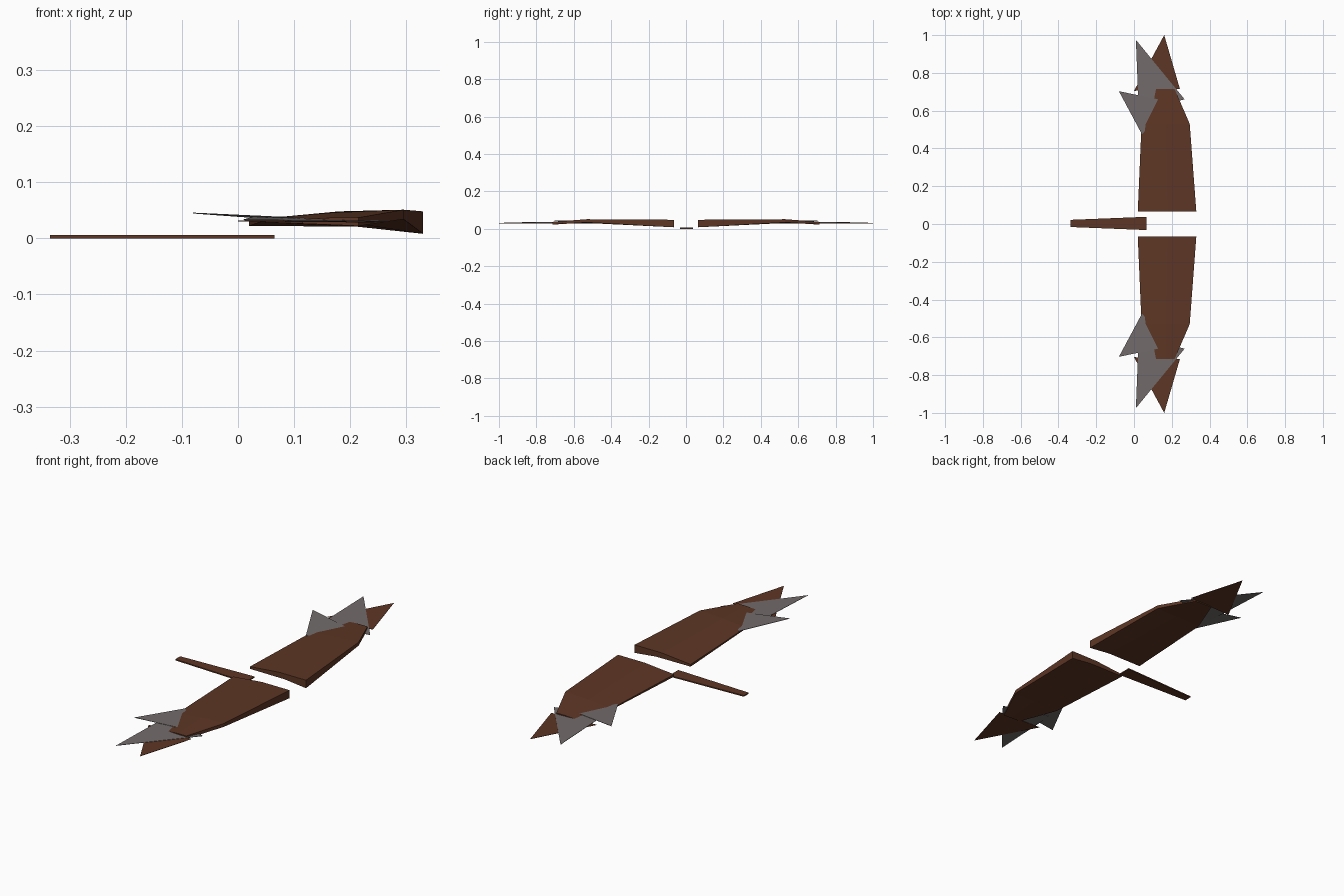
import bpy

if "Cube" in bpy.data.objects:
    bpy.data.objects.remove(bpy.data.objects["Cube"], do_unlink=True)


def make_material(name, rgb):
    mat = bpy.data.materials.new(name)
    mat.use_nodes = True
    color = (*rgb, 1)
    mat.diffuse_color = color
    mat.node_tree.nodes["Principled BSDF"].inputs["Base Color"].default_value = color
    return mat


brown = make_material("feather brown", (0.11, 0.037, 0.018))
gray = make_material("feather gray", (0.17, 0.15, 0.147))


def make_object(name, verts, faces, mat):
    mesh = bpy.data.meshes.new(name)
    mesh.from_pydata(verts, [], faces)
    mesh.materials.append(mat)
    obj = bpy.data.objects.new(name, mesh)
    bpy.context.collection.objects.link(obj)
    return obj


def loft(name, sections, mat):
    """Skin a row of matching closed sections and cap both ends."""
    n = len(sections[0])
    verts = [p for s in sections for p in s]
    faces = [tuple(range(n)), tuple(reversed(range(len(verts) - n, len(verts))))]
    for k in range(len(sections) - 1):
        for i in range(n):
            a, b = k * n + i, k * n + (i + 1) % n
            faces.append((b, a, a + n, b + n))
    return make_object(name, verts, faces, mat)


def orient(obj):
    import bmesh
    bm = bmesh.new()
    bm.from_mesh(obj.data)
    bmesh.ops.recalc_face_normals(bm, faces=bm.faces)
    bm.to_mesh(obj.data)
    bm.free()


# Wing sections: span, then (x, z) from leading top round to leading bottom
wing = [
    (0.065, [(0.33, 0.048), (0.18, 0.048), (0.02, 0.033), (0.02, 0.022), (0.21, 0.021), (0.33, 0.008)]),
    (0.53, [(0.295, 0.051), (0.17, 0.046), (0.04, 0.035), (0.04, 0.029), (0.18, 0.031), (0.295, 0.034)]),
    (0.715, [(0.215, 0.037), (0.17, 0.037), (0.115, 0.034), (0.115, 0.026), (0.17, 0.024), (0.215, 0.022)]),
]

# Thin tip feathers: tip, leading base, trailing base
feathers = {
    "long_feather": (brown, [(0.16, 1.0, 0.03), (0.243, 0.715, 0.029), (0.0, 0.705, 0.031)]),
    "middle_feather": (gray, [(0.01, 0.975, 0.033), (0.268, 0.66, 0.03), (0.025, 0.6, 0.037)]),
    "short_feather": (gray, [(-0.08, 0.703, 0.045), (0.2, 0.645, 0.032), (0.042, 0.475, 0.036)]),
}

for side, sign in (("back", 1), ("front", -1)):
    orient(loft(side + "_wing", [[(x, sign * y, z) for x, z in pts] for y, pts in wing], brown))
    for name, (mat, pts) in feathers.items():
        layers = [[(x, sign * y, z + dz) for x, y, z in pts] for dz in (-0.0008, 0.0008)]
        orient(loft(side + "_" + name, layers, mat))

# Tapered flat tail
tail = [[(x, c - w, 0), (x, c + w, 0), (x, c + w, 0.006), (x, c - w, 0.006)]
        for x, c, w in ((-0.335, 0.003, 0.019), (0.065, 0.003, 0.035))]
orient(loft("tail", tail, brown))
